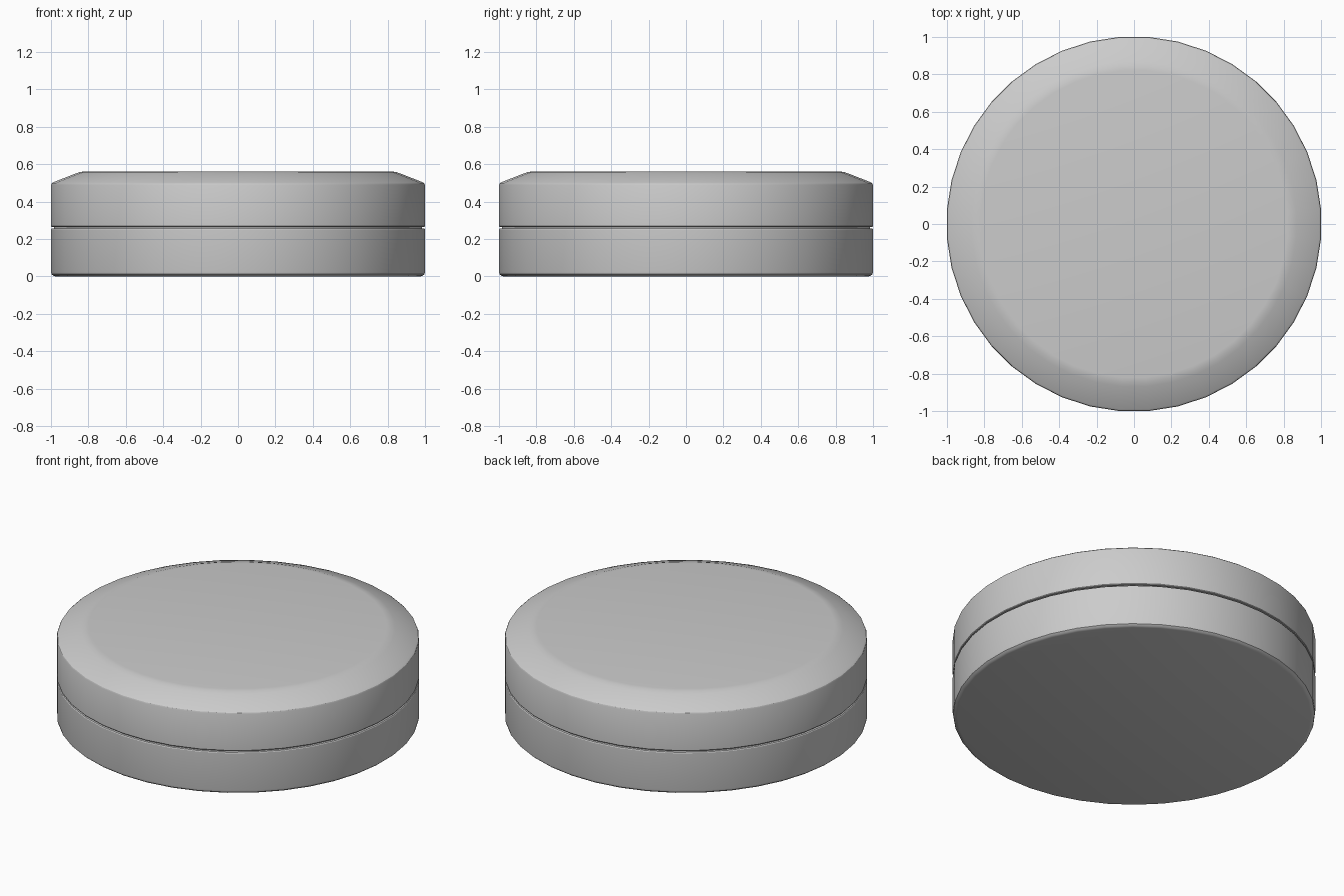
import bpy, bmesh, math

if "Cube" in bpy.data.objects:
    bpy.data.objects.remove(bpy.data.objects["Cube"])

SIDES = 40
SCALE = 1 / math.cos(math.pi / SIDES)  # flats sit at radius 1


def lathe(name, profile):
    """Revolve (radius, z) points around z; cap any end that is off the axis."""
    bm = bmesh.new()
    rings = []
    for r, z in profile:
        ring = []
        for i in range(SIDES):
            a = 2 * math.pi * (i + 0.5) / SIDES
            ring.append(bm.verts.new((r * SCALE * math.cos(a), r * SCALE * math.sin(a), z)))
        rings.append(ring)
    for low, high in zip(rings, rings[1:]):
        for i in range(SIDES):
            j = (i + 1) % SIDES
            bm.faces.new((low[i], low[j], high[j], high[i]))
    bm.faces.new(rings[0][::-1])
    bm.faces.new(rings[-1])
    bmesh.ops.recalc_face_normals(bm, faces=bm.faces)
    mesh = bpy.data.meshes.new(name)
    bm.to_mesh(mesh)
    bm.free()
    obj = bpy.data.objects.new(name, mesh)
    bpy.context.collection.objects.link(obj)
    bpy.ops.object.select_all(action='DESELECT')
    obj.select_set(True)
    bpy.context.view_layer.objects.active = obj
    bpy.ops.object.shade_smooth_by_angle(angle=math.radians(30))
    return obj


# Base: rounded bottom edge, straight wall, recessed neck hidden in the seam
lathe("base", [(0.975, 0), (0.988, 0.004), (0.997, 0.012), (1, 0.025),
               (1, 0.25), (0.997, 0.255), (0.985, 0.256), (0.985, 0.263)])

# Lid: straight wall, rounded shoulder, wide chamfer and flat top
lathe("lid", [(0.985, 0.263), (0.997, 0.264), (1, 0.268),
              (1, 0.488), (0.997, 0.496), (0.988, 0.503),
              (0.868, 0.550), (0.845, 0.558), (0.82, 0.561)])
